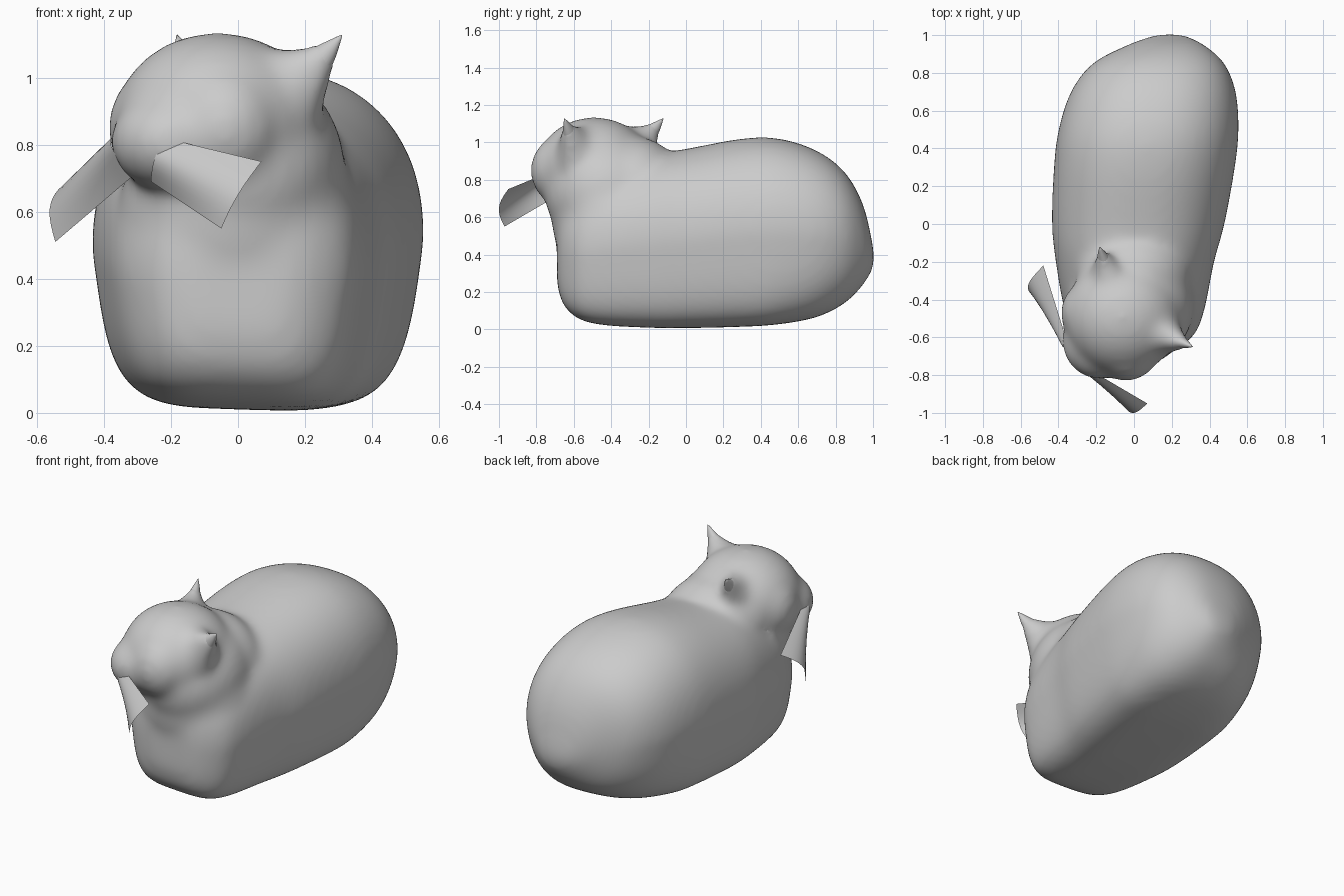
import bpy, bmesh, math
from mathutils import Vector, Matrix

if "Cube" in bpy.data.objects:
    bpy.data.objects.remove(bpy.data.objects["Cube"])


def finish(bm, name):
    bmesh.ops.recalc_face_normals(bm, faces=bm.faces)
    me = bpy.data.meshes.new(name)
    bm.to_mesh(me)
    bm.free()
    ob = bpy.data.objects.new(name, me)
    bpy.context.collection.objects.link(ob)
    for p in me.polygons:
        p.use_smooth = True
    return ob


def loft(bm, rings):
    rows = [[bm.verts.new(p) for p in r] for r in rings]
    n = len(rows[0])
    for a, b in zip(rows, rows[1:]):
        for i in range(n):
            bm.faces.new((a[i], a[(i + 1) % n], b[(i + 1) % n], b[i]))
    bm.faces.new(rows[0][::-1])
    bm.faces.new(rows[-1])


def section(y, left, right, zb, zt, n=64):
    # rounded back, broad flat belly that tapers inward and tips slightly
    rear = max(0, min(1, (y - 0.4) / 0.55))
    pts = []
    for i in range(n):
        t = 2 * math.pi * i / n
        c, s = math.cos(t), math.sin(t)
        e = 2.3 if s >= 0 else 4.6 - 2.2 * rear
        x = math.copysign(abs(c) ** (2 / e), c)
        z = math.copysign(abs(s) ** (2 / e), s)
        drop = max(0, -z)
        px = (left + right) / 2 + x * (right - left) / 2 * (1 - 0.14 * drop)
        pz = (zb + zt) / 2 + z * (zt - zb) / 2 + 0.012 * drop * (1 - x)
        pts.append((px, y, pz))
    return pts


def smooth_path(keys, steps=5):
    # Catmull-Rom through the key sections
    out = []
    for i in range(len(keys) - 1):
        k = [keys[max(0, min(len(keys) - 1, i + d))] for d in (-1, 0, 1, 2)]
        for j in range(steps):
            t = j / steps
            out.append([0.5 * (2 * b + (c - a) * t + (2 * a - 5 * b + 4 * c - d) * t * t
                               + (3 * b - a - 3 * c + d) * t ** 3)
                        for a, b, c, d in zip(*k)])
    return out + [list(keys[-1])]


def ellipsoid(bm, centre, radii, turn=0):
    m = (Matrix.Translation(centre) @ Matrix.Rotation(turn, 4, 'Z')
         @ Matrix.Diagonal((*radii, 1)))
    bmesh.ops.create_uvsphere(bm, u_segments=40, v_segments=24, radius=1, matrix=m)


# Mirror plane of the turned face
normal = Vector((0.68, -0.73, 0)).normalized()
mid = Vector((0.065, -0.385, 0))
face_turn = math.radians(-47)


def reflect(p):
    return p - 2 * (p - mid).dot(normal) * normal


def same(p):
    return p


# Ear shape: flared, pointed, slightly hooked
base, tip = Vector((0.11, -0.57, 0.95)), Vector((0.31, -0.65, 1.127))
axis = (tip - base).normalized()
side = axis.cross(Vector((0, 0, 1))).normalized()
up = side.cross(axis)


def ear(bm, f, scale):
    rings = []
    for t, r in ((0, 0.17), (0.2, 0.13), (0.4, 0.09), (0.6, 0.06),
                 (0.8, 0.034), (0.93, 0.014), (1, 0.002)):
        c = base.lerp(tip, t) - up * 0.015 * math.sin(math.pi * t)
        rings.append([f(c + scale * r * (math.cos(a) * side * 0.8 + math.sin(a) * up))
                      for a in (2 * math.pi * k / 24 for k in range(24))])
    loft(bm, rings)


# Body, neck, head and ear roots, fused into one soft skin
bm = bmesh.new()
# y, left, right, bottom, top
body = [(-0.69, -0.13, 0.14, 0.24, 0.58), (-0.66, -0.23, 0.23, 0.13, 0.68),
        (-0.58, -0.31, 0.325, 0.05, 0.76), (-0.45, -0.37, 0.375, 0.015, 0.85),
        (-0.2, -0.415, 0.425, 0.0, 0.93), (0, -0.435, 0.48, -0.002, 0.965),
        (0.3, -0.425, 0.535, 0.005, 1.02), (0.5, -0.4, 0.555, 0.018, 1.02),
        (0.7, -0.335, 0.54, 0.055, 0.955), (0.85, -0.22, 0.48, 0.13, 0.84),
        (0.95, -0.03, 0.37, 0.23, 0.66), (1.005, 0.12, 0.26, 0.32, 0.42)]
loft(bm, [section(*s) for s in smooth_path(body)])
ellipsoid(bm, (-0.005, -0.40, 0.60), (0.35, 0.32, 0.36))
ellipsoid(bm, (0.01, -0.42, 0.73), (0.31, 0.335, 0.32))
ellipsoid(bm, (0.0, -0.27, 0.75), (0.31, 0.26, 0.28))
ellipsoid(bm, (-0.06, -0.49, 0.865), (0.31, 0.31, 0.27), face_turn)
ellipsoid(bm, (-0.20, -0.64, 0.81), (0.19, 0.175, 0.15), face_turn)
for f in (same, reflect):
    ellipsoid(bm, f(Vector((-0.215, -0.47, 0.85))), (0.175, 0.175, 0.19))
    ear(bm, f, 1.1)
skin = finish(bm, "body_and_head")
rm = skin.modifiers.new("fuse", 'REMESH')
rm.mode = 'VOXEL'
rm.voxel_size = 0.018
rm.use_smooth_shade = True
sm = skin.modifiers.new("soften", 'SMOOTH')
sm.factor = 0.5
sm.iterations = 36

# Sharp ear tips standing out of the fused skin
for name, f in (("ear_right", same), ("ear_left", reflect)):
    bm = bmesh.new()
    ear(bm, f, 0.8)
    finish(bm, name)


# Whisker sheets: open curved cards spreading from each cheek
def whisker_sheet(name, root_top, root_low, tip_top, tip_low, bulge):
    bm = bmesh.new()
    rt, rl, tt, tl, b = map(Vector, (root_top, root_low, tip_top, tip_low, bulge))
    n = 10
    grid = []
    for i in range(n + 1):
        u = i / n
        top, low = rt.lerp(tt, u), rl.lerp(tl, u)
        grid.append([bm.verts.new(top.lerp(low, j / n)
                     + b * math.sin(math.pi * j / n)) for j in range(n + 1)])
    for i in range(n):
        for j in range(n):
            bm.faces.new((grid[i][j], grid[i + 1][j],
                          grid[i + 1][j + 1], grid[i][j + 1]))
    return finish(bm, name)


whisker_sheet("whisker_sheet_right", (-0.22, -0.78, 0.82), (-0.26, -0.73, 0.69),
              (0.07, -0.95, 0.75), (-0.05, -0.97, 0.55), (-0.01, -0.04, 0))
whisker_sheet("whisker_sheet_left", (-0.355, -0.62, 0.84), (-0.31, -0.64, 0.71),
              (-0.48, -0.22, 0.71), (-0.545, -0.37, 0.51), (-0.045, -0.02, 0.02))
